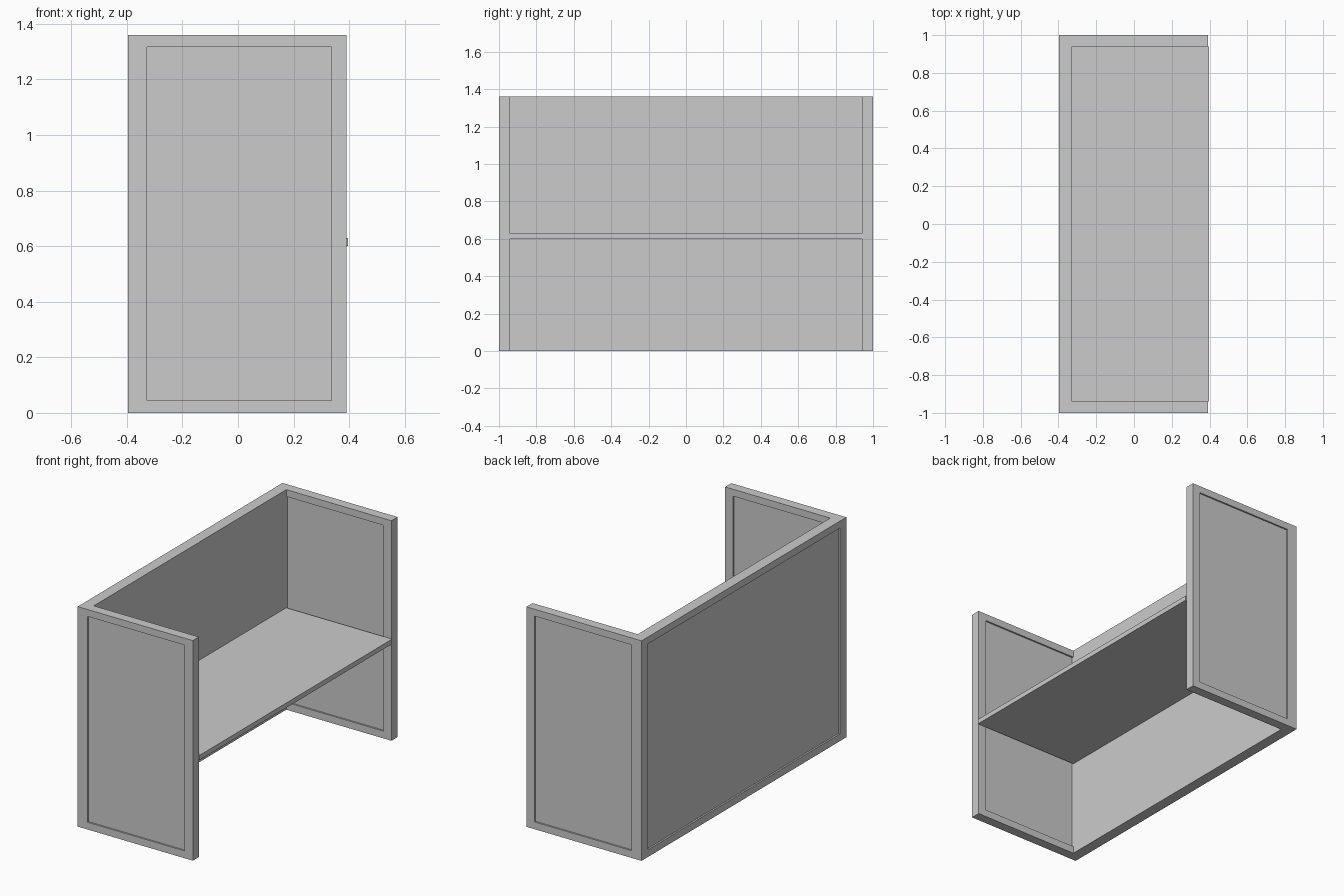
import bpy, bmesh
from mathutils import Vector

if "Cube" in bpy.data.objects:
    bpy.data.objects.remove(bpy.data.objects["Cube"])

XB, XI, XF = -0.396, -0.328, 0.391   # back outside, back inside, side panel front
YO, YI = 1.0, 0.94                   # side panel outside / inside
H = 1.36
DEPTH = 0.01


def panel(name, lo, hi, recesses=()):
    """Box from corner to corner; each recess = (face normal, rect min, rect max)."""
    lo, hi = Vector(lo), Vector(hi)
    bm = bmesh.new()
    bmesh.ops.create_cube(bm, size=1)
    for v in bm.verts:
        v.co = Vector([lo[i] if v.co[i] < 0 else hi[i] for i in range(3)])
    bm.normal_update()
    for normal, rlo, rhi in recesses:
        n = Vector(normal)
        face = max(bm.faces, key=lambda f: f.normal.dot(n) * f.calc_area())
        mid = face.calc_center_median()
        # flat rim around the recess
        face = bmesh.ops.extrude_discrete_faces(bm, faces=[face])["faces"][0]
        for v in face.verts:
            for i in range(3):
                if not n[i]:
                    v.co[i] = rlo[i] if v.co[i] < mid[i] else rhi[i]
        # sunken panel
        face = bmesh.ops.extrude_discrete_faces(bm, faces=[face])["faces"][0]
        for v in face.verts:
            v.co -= n * DEPTH
        bm.normal_update()
    mesh = bpy.data.meshes.new(name)
    bm.to_mesh(mesh)
    bm.free()
    obj = bpy.data.objects.new(name, mesh)
    bpy.context.collection.objects.link(obj)
    return obj


# Side panels, recessed on both faces, mirrored front to back
r_lo, r_hi = (XI, 0, 0.045), (0.336, 0, 1.317)
side = panel("side_panels", (XB, -YO, 0), (XF, -YI, H),
             [((0, -1, 0), r_lo, r_hi), ((0, 1, 0), r_lo, r_hi)])
mirror = side.modifiers.new("mirror", 'MIRROR')
mirror.use_axis = (False, True, False)
mirror.use_clip = False
mirror.use_mirror_merge = False

# Back panel, recessed on its outer face
panel("back_panel", (XB, -YI, 0), (XI, YI, H),
      [((-1, 0, 0), (0, -0.938, 0.045), (0, 0.938, 1.317))])

# Desk top, slightly proud of the side panels
panel("desk_top", (XI, -YI, 0.60), (0.396, YI, 0.63))
